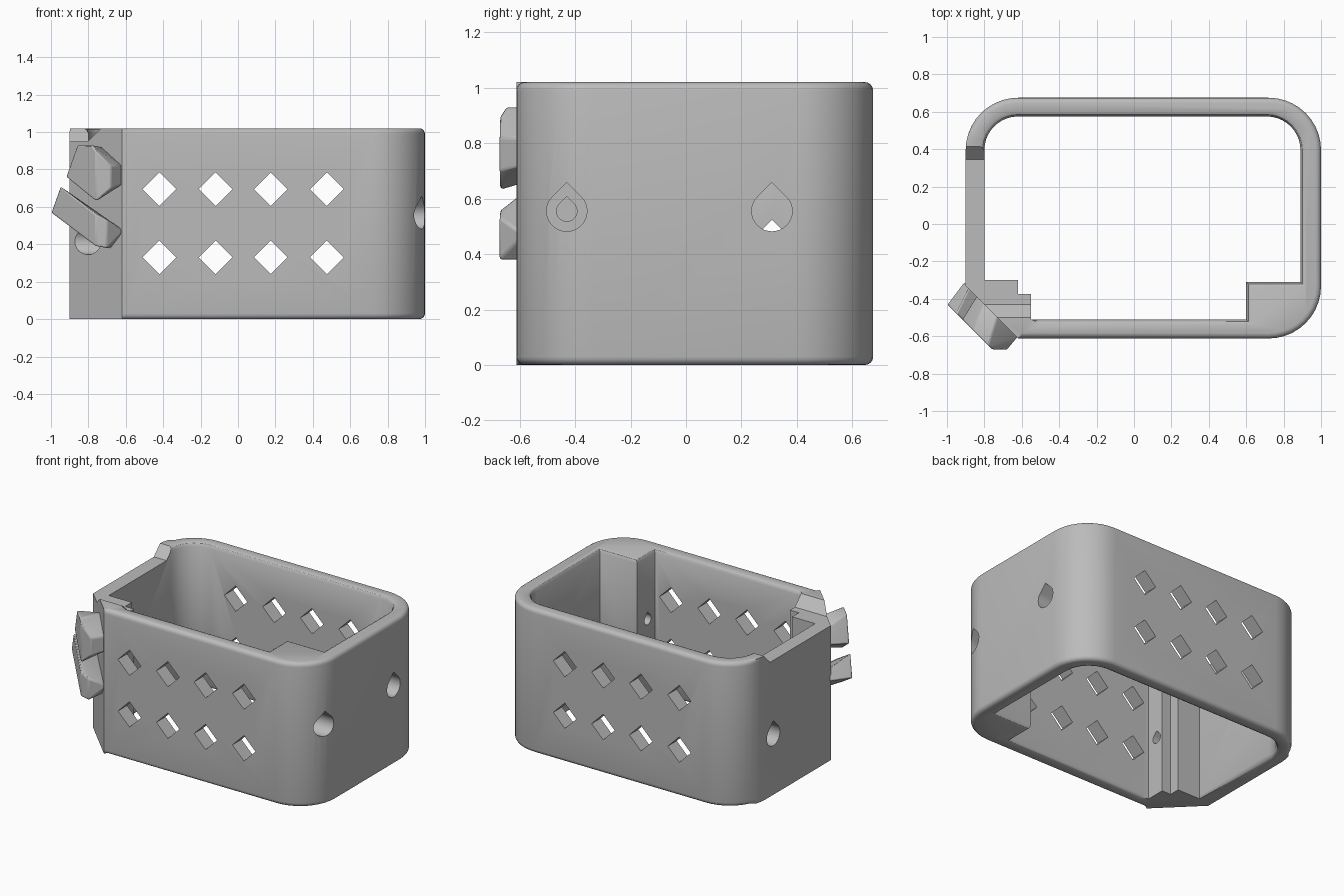
import bpy, bmesh
from math import sin, cos, pi, radians, sqrt
from mathutils import Vector

cube = bpy.data.objects.get("Cube")
if cube:
    bpy.data.objects.remove(cube, do_unlink=True)

TOP = 1.02
grey = bpy.data.materials.new("plain grey")
grey.use_nodes = True
grey.diffuse_color = (0.5, 0.5, 0.5, 1)
grey.node_tree.nodes["Principled BSDF"].inputs["Base Color"].default_value = (0.5, 0.5, 0.5, 1)


def finish(name, bm):
    bmesh.ops.recalc_face_normals(bm, faces=bm.faces)
    mesh = bpy.data.meshes.new(name)
    bm.to_mesh(mesh)
    bm.free()
    mesh.materials.append(grey)
    obj = bpy.data.objects.new(name, mesh)
    bpy.context.collection.objects.link(obj)
    return obj


def loft(name, rings):
    """Closed solid through equal rings of 3D points."""
    bm = bmesh.new()
    loops = [[bm.verts.new(p) for p in ring] for ring in rings]
    n = len(loops[0])
    for a, b in zip(loops, loops[1:]):
        for i in range(n):
            j = (i + 1) % n
            bm.faces.new((a[i], a[j], b[j], b[i]))
    bm.faces.new(loops[0])
    bm.faces.new(loops[-1])
    return finish(name, bm)


def arc(cx, cy, r, start, steps=10):
    return [(cx + r * cos(start + pi / 2 * i / steps), cy + r * sin(start + pi / 2 * i / steps))
            for i in range(steps + 1)]


def offset(loop, d, soft):
    """Shift a counter-clockwise outline outwards by d where soft(x, y) holds."""
    out = []
    for i, p in enumerate(loop):
        a, b, c = Vector(loop[i - 1]), Vector(p), Vector(loop[(i + 1) % len(loop)])
        e, f = (b - a).normalized(), (c - b).normalized()
        n1, n2 = Vector((e.y, -e.x)), Vector((f.y, -f.x))
        out.append(b + (n1 + n2) * (d / (1 + n1.dot(n2))) if soft(*p) else b)
    return out


def cut(target, cutter):
    mod = target.modifiers.new("cut", "BOOLEAN")
    mod.operation = "DIFFERENCE"
    mod.solver = "EXACT"
    mod.object = cutter
    bpy.context.view_layer.update()
    graph = bpy.context.evaluated_depsgraph_get()
    mesh = bpy.data.meshes.new_from_object(target.evaluated_get(graph))
    target.modifiers.clear()
    target.data = mesh
    bpy.data.objects.remove(cutter, do_unlink=True)


def extrude_x(name, profile, x0, x1):
    return loft(name, [[(x, y, z) for y, z in profile] for x in (x0, x1)])


def extrude_z(name, loop, layers, soft):
    return loft(name, [[(p[0], p[1], z) for p in offset(loop, d, soft)] for z, d in layers])


# Outer body: three round corners, one chamfered corner, softened rims
outer = [(-0.62, -0.612), (-0.6, -0.612)]
outer += arc(0.72, -0.332, 0.28, -pi / 2) + arc(0.72, 0.395, 0.28, 0)
outer += arc(-0.62, 0.395, 0.28, pi / 2) + [(-0.9, -0.332)]
R = 0.03
rim = [(R * (1 - sin(t * pi / 8)), -R * (1 - cos(t * pi / 8))) for t in range(4, -1, -1)]
layers = rim + [(TOP - z, d) for z, d in reversed(rim)]
body = extrude_z("case_body", outer, layers,
                 lambda x, y: x > -0.61 or (y > 0 and x > -0.88))

# Cavity, leaving screw posts in the two front corners
inner = [(-0.55, -0.51), (-0.5, -0.51), (0.6, -0.51), (0.6, -0.31), (0.89, -0.31)]
inner += arc(0.71, 0.395, 0.18, 0) + arc(-0.62, 0.395, 0.18, pi / 2)
inner += [(-0.8, -0.3), (-0.62, -0.3), (-0.62, -0.375), (-0.55, -0.375)]
flare = [(-0.1, 0.025), (0, 0.025), (0.007, 0.011), (0.025, 0)]
cavity = extrude_z("cavity", inner, flare + [(TOP - z, d) for z, d in reversed(flare)],
                   lambda x, y: x > -0.52 or y > 0.3)
cut(body, cavity)

# Sloped notch in the top of the left-hand wall
cut(body, extrude_x("notch", [(-0.43, 0.95), (0.345, 0.95), (0.495, 1.1), (-0.58, 1.1)], -1.2, -0.54))

# Diamond vents through front and back walls
for x in (-0.42, -0.12, 0.175, 0.475):
    for z in (0.33, 0.695):
        r = 0.09
        diamond = [(x - r, z), (x, z - r), (x + r, z), (x, z + r)]
        cut(body, loft("vent", [[(a, y, b) for a, b in diamond] for y in (-1, 1)]))


# Teardrop screw and cable holes
def teardrop(y, z, r, x0, x1):
    angles = [pi * 3 / 4 + pi * 1.5 * i / 24 for i in range(25)]
    profile = [(y + r * cos(a), z + r * sin(a)) for a in angles] + [(y, z + r * sqrt(2))]
    cut(body, extrude_x("hole", profile, x0, x1))


teardrop(0.31, 0.555, 0.073, 0.8, 1.2)
teardrop(0.31, 0.42, 0.073, -1.2, -0.7)
teardrop(-0.43, 0.555, 0.073, 0.85, 1.2)
teardrop(-0.43, 0.555, 0.037, 0.5, 1.0)
teardrop(-0.43, 0.415, 0.07, -1.2, -0.7)
teardrop(-0.43, 0.415, 0.037, -1.0, -0.5)


# Strap hooks standing on the chamfered corner
def hook(name, face, base):
    bm = bmesh.new()
    for x, z in face:
        bm.verts.new((x, max(-1.43 - x, -0.672), z))
    for x, z in base:
        bm.verts.new((x, -1.22 - x, z))
    hull = bmesh.ops.convex_hull(bm, input=bm.verts)
    loose = [v for v in bm.verts if not v.link_faces]
    bmesh.ops.delete(bm, geom=loose, context="VERTS")
    bmesh.ops.dissolve_limit(bm, angle_limit=radians(3), verts=bm.verts, edges=bm.edges)
    obj = finish(name, bm)
    bevel = obj.modifiers.new("soft_edges", "BEVEL")
    bevel.width = 0.008
    bevel.segments = 2
    return obj


upper = hook("upper_hook",
             [(-0.92, 0.76), (-0.86, 0.93), (-0.78, 0.93), (-0.76, 0.9), (-0.68, 0.82), (-0.68, 0.7), (-0.76, 0.63)],
             [(-0.84, 0.78), (-0.8, 0.87), (-0.73, 0.92), (-0.62, 0.82), (-0.62, 0.72), (-0.72, 0.68)])
lower = hook("lower_hook",
             [(-1, 0.57), (-0.95, 0.71), (-0.76, 0.56), (-0.7, 0.53), (-0.7, 0.38), (-0.76, 0.39)],
             [(-0.91, 0.57), (-0.88, 0.64), (-0.62, 0.48), (-0.62, 0.46), (-0.68, 0.38), (-0.75, 0.42)])

# Smooth the rounded corners, keep real edges sharp
bpy.ops.object.select_all(action="DESELECT")
for obj in (body, upper, lower):
    obj.select_set(True)
bpy.context.view_layer.objects.active = body
bpy.ops.object.shade_smooth_by_angle(angle=radians(32))
